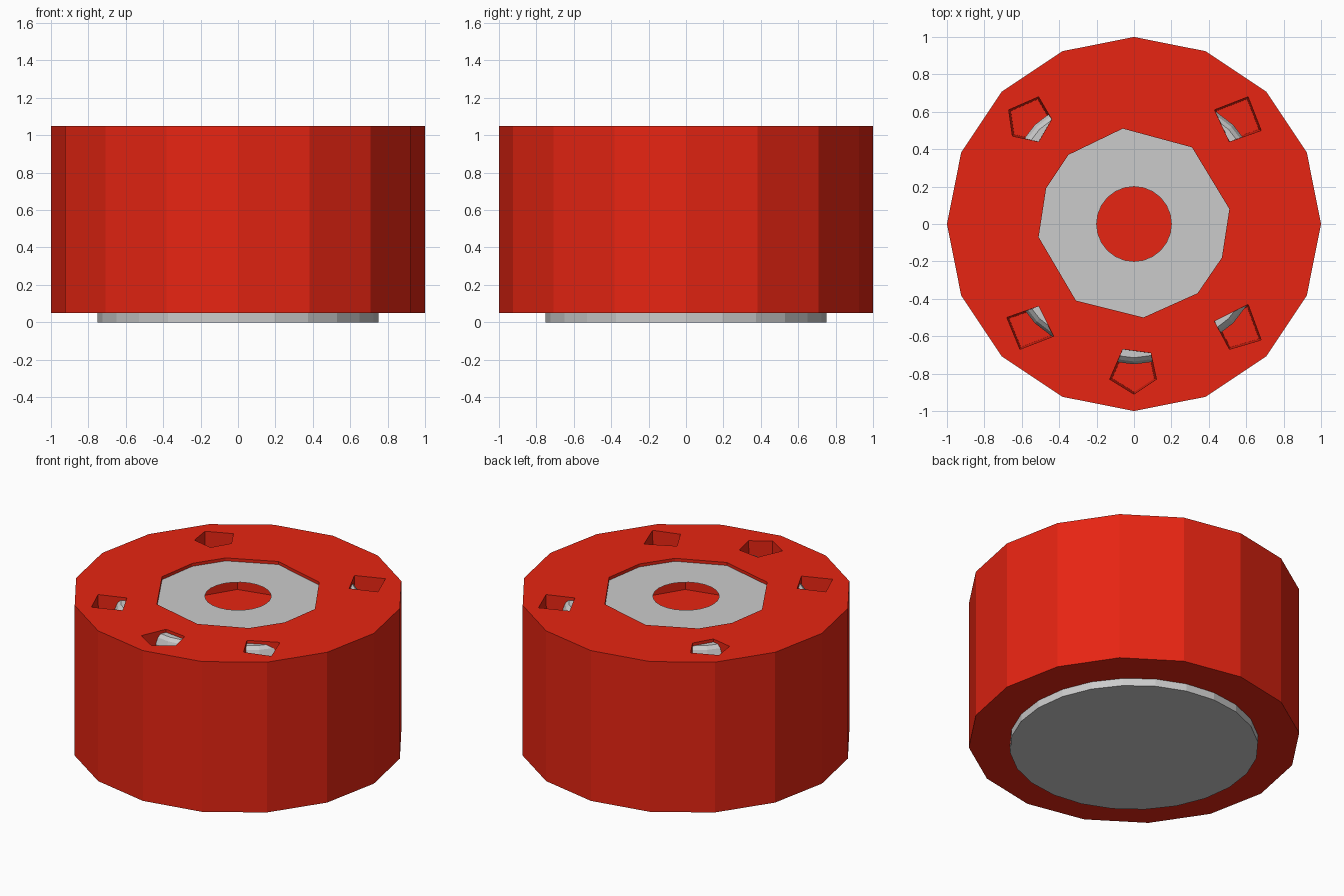
import bpy, bmesh, math

if "Cube" in bpy.data.objects:
    bpy.data.objects.remove(bpy.data.objects["Cube"])

red = bpy.data.materials.new("red")
red.diffuse_color = (0.8, 0.018, 0.006, 1)
red.use_nodes = True
red.node_tree.nodes["Principled BSDF"].inputs["Base Color"].default_value = red.diffuse_color

def make(name, bm, mat=None):
    bmesh.ops.recalc_face_normals(bm, faces=bm.faces)
    me = bpy.data.meshes.new(name)
    bm.to_mesh(me)
    bm.free()
    ob = bpy.data.objects.new(name, me)
    bpy.context.collection.objects.link(ob)
    if mat:
        me.materials.append(mat)
    return ob

def ring(n, r, start=0.0):
    return [(r * math.cos(start + 2 * math.pi * i / n),
             r * math.sin(start + 2 * math.pi * i / n)) for i in range(n)]

def loft(name, sections, mat=None, cap_bottom=True, cap_top=True):
    """Join stacked (points, z) outlines into a faceted body."""
    bm = bmesh.new()
    loops = [[bm.verts.new((x, y, z)) for x, y in pts] for pts, z in sections]
    for a, b in zip(loops, loops[1:]):
        n = len(a)
        for i in range(n):
            j = (i + 1) % n
            bm.faces.new((a[i], a[j], b[j], b[i]))
    if cap_bottom:
        bm.faces.new(loops[0][::-1])
    if cap_top:
        bm.faces.new(loops[-1])
    return make(name, bm, mat)

def cut(target, name, top, depth, taper):
    """Carve a straight or tapered pocket below the outline at the top."""
    cx = sum(p[0] for p in top) / len(top)
    cy = sum(p[1] for p in top) / len(top)
    low = [(cx + (x - cx) * taper, cy + (y - cy) * taper) for x, y in top]
    cutter = loft(name, [(low, 1.05 - depth), (top, 1.05), (top, 1.2)], red)
    cutter.hide_render = True
    cutter.hide_set(True)
    mod = target.modifiers.new(name, 'BOOLEAN')
    mod.operation = 'DIFFERENCE'
    mod.solver = 'EXACT'
    mod.object = cutter

# Red sixteen-sided outer housing
housing = loft("outer_housing", [(ring(16, 1), 0.05), (ring(16, 1), 1.05)], red)

# Wide irregular opening in the top
opening = [(-0.06, 0.51), (-0.35, 0.37), (-0.47, 0.19), (-0.51, -0.07), (-0.31, -0.41),
           (0.05, -0.50), (0.34, -0.37), (0.47, -0.18), (0.51, 0.08), (0.31, 0.41)]
cut(housing, "opening_cutter", opening, 0.3, 1.0)

# Five small pockets around the rim
pockets = [
    [(-0.06, -0.67), (-0.13, -0.83), (0.0, -0.91), (0.12, -0.83), (0.09, -0.69)],
    [(0.43, 0.61), (0.51, 0.44), (0.68, 0.50), (0.61, 0.68)],
    [(-0.67, 0.61), (-0.65, 0.47), (-0.51, 0.44), (-0.44, 0.56), (-0.51, 0.68)],
    [(-0.68, -0.50), (-0.61, -0.67), (-0.43, -0.60), (-0.51, -0.44)],
    [(0.43, -0.52), (0.51, -0.67), (0.68, -0.62), (0.61, -0.43)],
]
for i, pts in enumerate(pockets):
    cut(housing, f"pocket_cutter_{i + 1}", pts, 0.5, 0.9)

# Grey inner drum with chamfered shoulder and a round hole on top
N = 24
loft("inner_drum", [(ring(N, 0.75), 0), (ring(N, 0.75), 0.97), (ring(N, 0.735), 1.01),
                    (ring(N, 0.715), 1.03), (ring(N, 0.2), 1.03)], cap_top=False)

# Red recess seen through the round hole
away = math.radians(125.7)
loft("centre_recess", [(ring(8, 0.3, away), 0.935), (ring(8, 0.3, away), 1.025)],
     red, cap_top=False)
